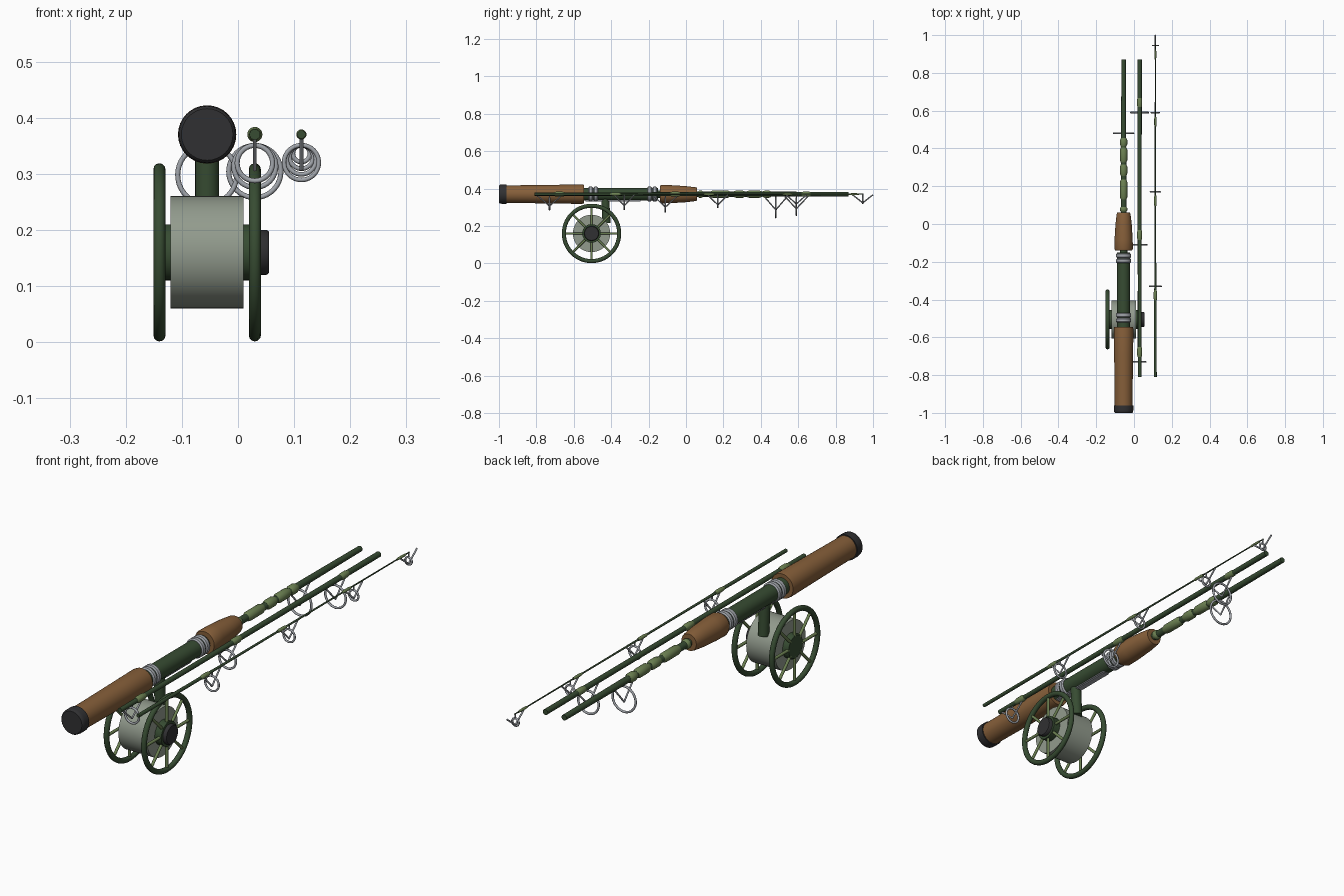
import bpy, bmesh, math
from mathutils import Vector

if "Cube" in bpy.data.objects:
    bpy.data.objects.remove(bpy.data.objects["Cube"])

def material(name, rgb):
    m = bpy.data.materials.new(name)
    m.diffuse_color = (*rgb, 1)
    m.use_nodes = True
    m.node_tree.nodes["Principled BSDF"].inputs["Base Color"].default_value = m.diffuse_color
    return m

CORK = material("cork_brown", (0.24, 0.115, 0.042))
GREEN = material("dark_green", (0.038, 0.072, 0.032))
OLIVE = material("olive_green", (0.15, 0.22, 0.085))
DRUM = material("grey_green", (0.29, 0.33, 0.27))
STEEL = material("steel_grey", (0.36, 0.38, 0.41))
BLACK = material("rubber_black", (0.03, 0.03, 0.032))

RZ = 0.37                                # height of the rod axes
MAIN_X, MID_X, TIP_X = -0.055, 0.03, 0.113
WHEEL = Vector((0, -0.505, 0.16))        # reel axle

def finish(bm, name, mat):
    bmesh.ops.recalc_face_normals(bm, faces=bm.faces)
    me = bpy.data.meshes.new(name)
    bm.to_mesh(me)
    bm.free()
    me.materials.append(mat)
    ob = bpy.data.objects.new(name, me)
    bpy.context.collection.objects.link(ob)
    bpy.ops.object.select_all(action='DESELECT')
    ob.select_set(True)
    bpy.context.view_layer.objects.active = ob
    bpy.ops.object.shade_smooth_by_angle(angle=math.radians(40))
    return ob

def lathe(name, mat, axis, center, profile, sides=32):
    """Turn (position, radius) pairs round the x or y axis, with closed ends."""
    bm = bmesh.new()
    rings = []
    for p, r in profile:
        ring = []
        for i in range(sides):
            a = 2 * math.pi * i / sides
            c, s = r * math.cos(a), r * math.sin(a)
            off = (p, c, s) if axis == 'x' else (c, p, s)
            ring.append(bm.verts.new(Vector(center) + Vector(off)))
        rings.append(ring)
    for a, b in zip(rings, rings[1:]):
        for i in range(sides):
            j = (i + 1) % sides
            bm.faces.new((a[i], a[j], b[j], b[i]))
    bm.faces.new(rings[0])
    bm.faces.new(rings[-1])
    return finish(bm, name, mat)

def rod(name, mat, x, profile, sides=32):
    return lathe(name, mat, 'y', (x, 0, RZ), profile, sides)

def torus(name, mat, axis, center, major, minor, n=40, m=10):
    bm = bmesh.new()
    grid = []
    for i in range(n):
        a = 2 * math.pi * i / n
        row = []
        for j in range(m):
            b = 2 * math.pi * j / m
            r, d = major + minor * math.cos(b), minor * math.sin(b)
            c, s = r * math.cos(a), r * math.sin(a)
            off = (d, c, s) if axis == 'x' else (c, d, s)
            row.append(bm.verts.new(Vector(center) + Vector(off)))
        grid.append(row)
    for i in range(n):
        for j in range(m):
            k, l = (i + 1) % n, (j + 1) % m
            bm.faces.new((grid[i][j], grid[k][j], grid[k][l], grid[i][l]))
    return finish(bm, name, mat)

def bar(name, mat, p, q, r, sides=10):
    p, q = Vector(p), Vector(q)
    bm = bmesh.new()
    rot = (q - p).to_track_quat('Z', 'Y').to_matrix().to_4x4()
    rot.translation = (p + q) / 2
    bmesh.ops.create_cone(bm, cap_ends=True, segments=sides, radius1=r, radius2=r,
                          depth=(q - p).length, matrix=rot)
    return finish(bm, name, mat)

# Handle: rubber butt, cork grips, reel seat
rod("butt_cap", BLACK, MAIN_X, [(-1, 0.046), (-0.996, 0.05), (-0.985, 0.0515), (-0.96, 0.0515)])
rod("rear_grip", CORK, MAIN_X, [(-0.96, 0.047), (-0.85, 0.048), (-0.7, 0.05), (-0.56, 0.052),
                                (-0.545, 0.05)])
rod("reel_seat", GREEN, MAIN_X, [(-0.55, 0.034), (-0.15, 0.034)])
rod("seat_neck", GREEN, MAIN_X, [(-0.15, 0.02), (-0.13, 0.02)])
rod("fore_grip", CORK, MAIN_X, [(-0.14, 0.045), (-0.13, 0.049), (-0.08, 0.048), (0.0, 0.043),
                                (0.05, 0.037), (0.06, 0.034)])
for i, y in enumerate((-0.51, -0.482, -0.195, -0.167)):
    rod(f"seat_ring_{i}", STEEL, MAIN_X,
        [(y - 0.012, 0.035), (y - 0.007, 0.04), (y + 0.007, 0.04), (y + 0.012, 0.035)])

# Rod blanks
rod("main_blank", GREEN, MAIN_X, [(0.05, 0.015), (0.48, 0.0135), (0.87, 0.0115)], 20)
rod("middle_blank", GREEN, MID_X, [(-0.81, 0.0095), (0.87, 0.0115)], 20)
rod("tip_blank", GREEN, TIP_X, [(-0.81, 0.0075), (-0.38, 0.0065), (-0.3, 0.005), (0.15, 0.004),
                                (0.6, 0.003), (0.95, 0.0025)], 16)

# Thread wraps: swollen olive sleeves
def wrap(name, x, y0, y1, r):
    e = min(0.012, (y1 - y0) / 4)
    rod(name, OLIVE, x, [(y0, r * 0.75), (y0 + e, r), (y1 - e, r), (y1, r * 0.75)], 20)

for i, (a, b) in enumerate(((0.065, 0.09), (0.13, 0.235), (0.255, 0.315), (0.325, 0.405), (0.41, 0.455))):
    wrap(f"main_wrap_{i}", MAIN_X, a, b, 0.0195)

# Line guides: ring hung under the rod on two legs
def guide(name, x, y, r, leg, tube=0.0045):
    cz = 0.355 - r
    torus(name + "_ring", STEEL, 'y', (x, y, cz), r - tube, tube)
    for side in (-1, 1):
        bar(f"{name}_leg_{side}", STEEL, (x, y + side * leg, RZ - 0.003),
            (x, y, cz - 0.012), 0.0035)
    bar(name + "_post", STEEL, (x, y, RZ), (x, y, 0.353), 0.003)

guide("main_guide", MAIN_X, 0.48, 0.057, 0.07)
for i, (y, r) in enumerate(((-0.73, 0.036), (-0.11, 0.042), (0.59, 0.051))):
    guide(f"middle_guide_{i}", MID_X, y, r, 0.07)
    wrap(f"middle_wrap_{i}", MID_X, y + 0.025, y + 0.08, 0.0135)
for i, (y, r, w) in enumerate(((-0.33, 0.035, 0.009), (0.17, 0.03, 0.007),
                               (0.59, 0.025, 0.006), (0.945, 0.019, 0.005))):
    guide(f"tip_guide_{i}", TIP_X, y, r, 0.055, 0.004)
    wrap(f"tip_wrap_{i}", TIP_X, y - 0.075, y - 0.02, w)

# Reel: drum, axle hub, knob, two spoked wheels
lathe("reel_drum", DRUM, 'x', WHEEL, [(-0.12, 0.1), (0.01, 0.1)], 48)
lathe("reel_hub", GREEN, 'x', WHEEL, [(-0.145, 0.046), (-0.14, 0.05), (0.04, 0.05)])
lathe("reel_knob", BLACK, 'x', WHEEL, [(0.035, 0.04), (0.051, 0.04), (0.055, 0.037)])
for x, label in ((-0.14, "left"), (0.03, "right")):
    c = WHEEL + Vector((x, 0, 0))
    torus(f"{label}_wheel_rim", GREEN, 'x', c, 0.148, 0.0108, 56, 12)
    for k in range(8):
        a = k * math.pi / 4
        d = Vector((0, math.cos(a), math.sin(a)))
        bar(f"{label}_spoke_{k}", OLIVE, c + d * 0.04, c + d * 0.146, 0.006)

# Reel foot: slanted stem and clamp plate under the seat
bar("reel_stem", GREEN, (MAIN_X, -0.432, 0.35), (MAIN_X, -0.425, 0.215), 0.0215, 20)
bm = bmesh.new()
bmesh.ops.create_cube(bm, size=1)
bmesh.ops.scale(bm, vec=(0.03, 0.3, 0.012), verts=bm.verts)
bmesh.ops.translate(bm, vec=(MAIN_X, -0.39, 0.336), verts=bm.verts)
bmesh.ops.bevel(bm, geom=bm.edges[:], offset=0.004, segments=2, affect='EDGES')
finish(bm, "reel_foot_plate", STEEL)
